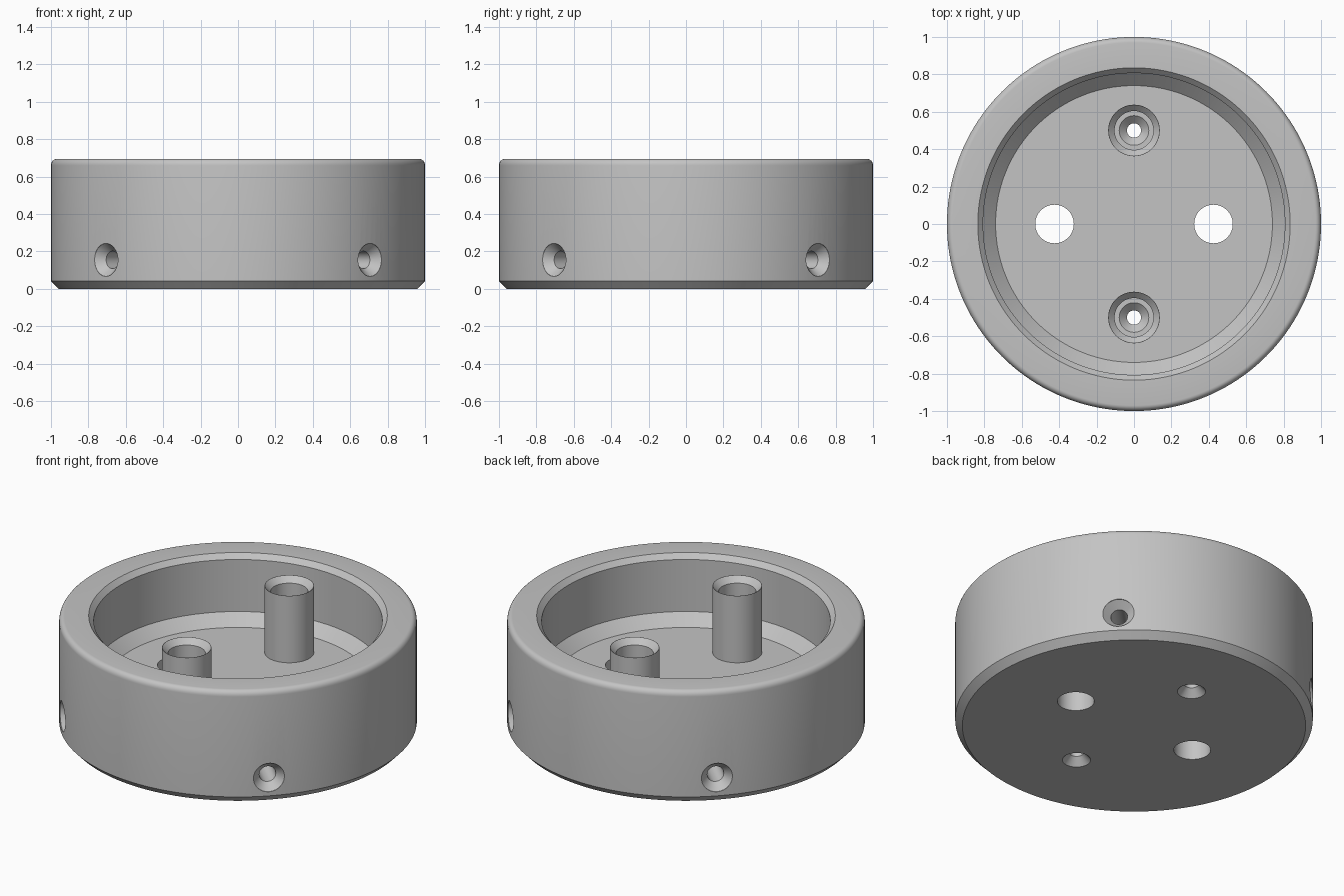
import bpy, bmesh, math
from mathutils import Matrix, Vector

cube = bpy.data.objects.get("Cube")
if cube:
    bpy.data.objects.remove(cube, do_unlink=True)

grey = bpy.data.materials.new("plain grey")
grey.use_nodes = True
colour = (0.55, 0.55, 0.55, 1)
grey.diffuse_color = colour
grey.node_tree.nodes["Principled BSDF"].inputs["Base Color"].default_value = colour

HEIGHT, FLOOR = 0.695, 0.277


def lathe(name, profile, matrix=Matrix(), steps=64):
    """Turn an (r, z) profile around z into a closed solid, then place it."""
    bm = bmesh.new()
    verts = [bm.verts.new((r, 0, z)) for r, z in profile]
    edges = [bm.edges.new(pair) for pair in zip(verts, verts[1:])]
    bmesh.ops.spin(bm, geom=verts + edges, cent=(0, 0, 0), axis=(0, 0, 1),
                   angle=math.tau, steps=steps, use_duplicate=False)
    bmesh.ops.remove_doubles(bm, verts=bm.verts, dist=1e-5)
    bmesh.ops.recalc_face_normals(bm, faces=bm.faces)
    bm.transform(matrix)
    mesh = bpy.data.meshes.new(name)
    bm.to_mesh(mesh)
    bm.free()
    obj = bpy.data.objects.new(name, mesh)
    bpy.context.collection.objects.link(obj)
    return obj


def combine(body, tool, operation):
    """Apply a boolean to the body and discard the tool."""
    bpy.context.view_layer.objects.active = body
    mod = body.modifiers.new("bool", "BOOLEAN")
    mod.operation, mod.object, mod.solver = operation, tool, "EXACT"
    bpy.ops.object.modifier_apply(modifier=mod.name)
    bpy.data.objects.remove(tool, do_unlink=True)


# Cup: chamfered foot, rounded outer rim, bevelled inner rim and sloped floor edge
rim = [(0.97 + 0.03 * math.cos(a), HEIGHT - 0.035 + 0.035 * math.sin(a))
       for a in (math.radians(15 * i) for i in range(7))]
cup = lathe("round_housing",
            [(0, 0), (0.96, 0), (1, 0.042)] + rim +
            [(0.835, HEIGHT), (0.807, HEIGHT - 0.03), (0.807, FLOOR + 0.067),
             (0.74, FLOOR), (0, FLOOR)], steps=160)

for side in (-1, 1):
    # Screw posts with a stepped, countersunk bore
    place = Matrix.Translation((0, 0.5 * side, 0))
    post = lathe("screw_post", [(0, 0.2), (0.138, 0.2), (0.138, HEIGHT - 0.005),
                                (0, HEIGHT - 0.005)], place)
    combine(cup, post, "UNION")
    bore = lathe("post_bore", [(0, -0.1), (0.079, -0.1), (0.079, 0), (0.038, 0.045),
                               (0.038, 0.12), (0.079, 0.16), (0.104, 0.16),
                               (0.104, HEIGHT - 0.039), (0.137, HEIGHT - 0.005),
                               (0.137, HEIGHT + 0.1), (0, HEIGHT + 0.1)], place)
    combine(cup, bore, "DIFFERENCE")

    # Plain through holes in the floor
    hole = lathe("floor_hole", [(0, -0.1), (0.103, -0.1), (0.103, 0.4), (0, 0.4)],
                 Matrix.Translation((0.425 * side, 0, 0)))
    combine(cup, hole, "DIFFERENCE")

# Countersunk set-screw holes around the wall
for i in range(4):
    angle = math.radians(45 + 90 * i)
    aim = Vector((math.cos(angle), math.sin(angle), 0)).to_track_quat("Z", "Y")
    place = Matrix.Translation((0, 0, 0.155)) @ aim.to_matrix().to_4x4()
    screw = lathe("set_screw_hole", [(0, 0.7), (0.047, 0.7), (0.047, 0.95),
                                     (0.088, 0.996), (0.088, 1.1), (0, 1.1)], place)
    combine(cup, screw, "DIFFERENCE")

# Finish
cup.data.materials.clear()
cup.data.materials.append(grey)
for face in cup.data.polygons:
    face.material_index = 0
bpy.ops.object.select_all(action="DESELECT")
cup.select_set(True)
bpy.context.view_layer.objects.active = cup
bpy.ops.object.shade_smooth_by_angle(angle=math.radians(25))
